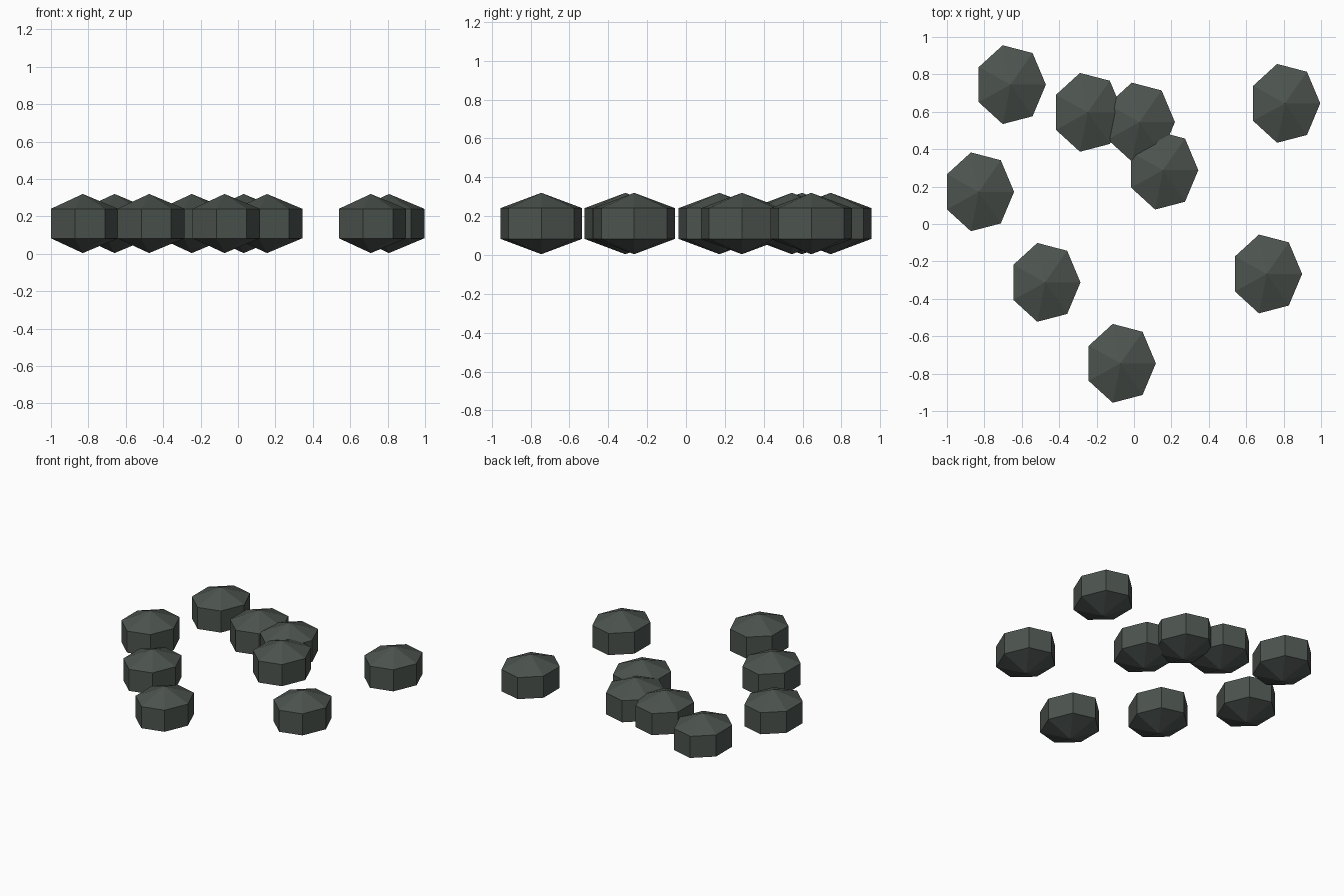
import bpy, bmesh
from mathutils import Matrix, Vector

if "Cube" in bpy.data.objects:
    bpy.data.objects.remove(bpy.data.objects["Cube"])

# Single dark slate colour
slate = bpy.data.materials.new("dark_slate")
slate.diffuse_color = (0.073, 0.088, 0.078, 1)
slate.use_nodes = True
slate.node_tree.nodes["Principled BSDF"].inputs["Base Color"].default_value = slate.diffuse_color

# Shared stone mesh: seven-sided, three-ring ball squashed into an oval
# (upright band in the middle, shallow cone above and below)
RX, RY, RZ = 0.218, 0.2495, 0.158
bm = bmesh.new()
bmesh.ops.create_uvsphere(bm, u_segments=7, v_segments=3, radius=1)
# Turn so that one corner points along +x
rim = max(bm.verts, key=lambda v: v.co.x ** 2 + v.co.y ** 2 + 1e-3 * v.co.x)
angle = Vector((1, 0)).angle_signed(rim.co.xy)
bmesh.ops.rotate(bm, verts=bm.verts, matrix=Matrix.Rotation(angle, 3, 'Z'))
bmesh.ops.scale(bm, verts=bm.verts, vec=(RX, RY, RZ))
bmesh.ops.recalc_face_normals(bm, faces=bm.faces)
mesh = bpy.data.meshes.new("stone")
bm.to_mesh(mesh)
bm.free()
mesh.materials.append(slate)

# Scatter of stepping stones, all at the same height
spots = [(-0.66, 0.745), (-0.247, 0.597), (0.03, 0.545), (0.155, 0.288),
         (0.807, 0.645), (-0.83, 0.172), (-0.475, -0.312),
         (0.71, -0.267), (-0.072, -0.745)]
for i, (x, y) in enumerate(spots, 1):
    stone = bpy.data.objects.new(f"stone_{i}", mesh)
    stone.location = (x, y, 0.162)
    bpy.context.collection.objects.link(stone)
